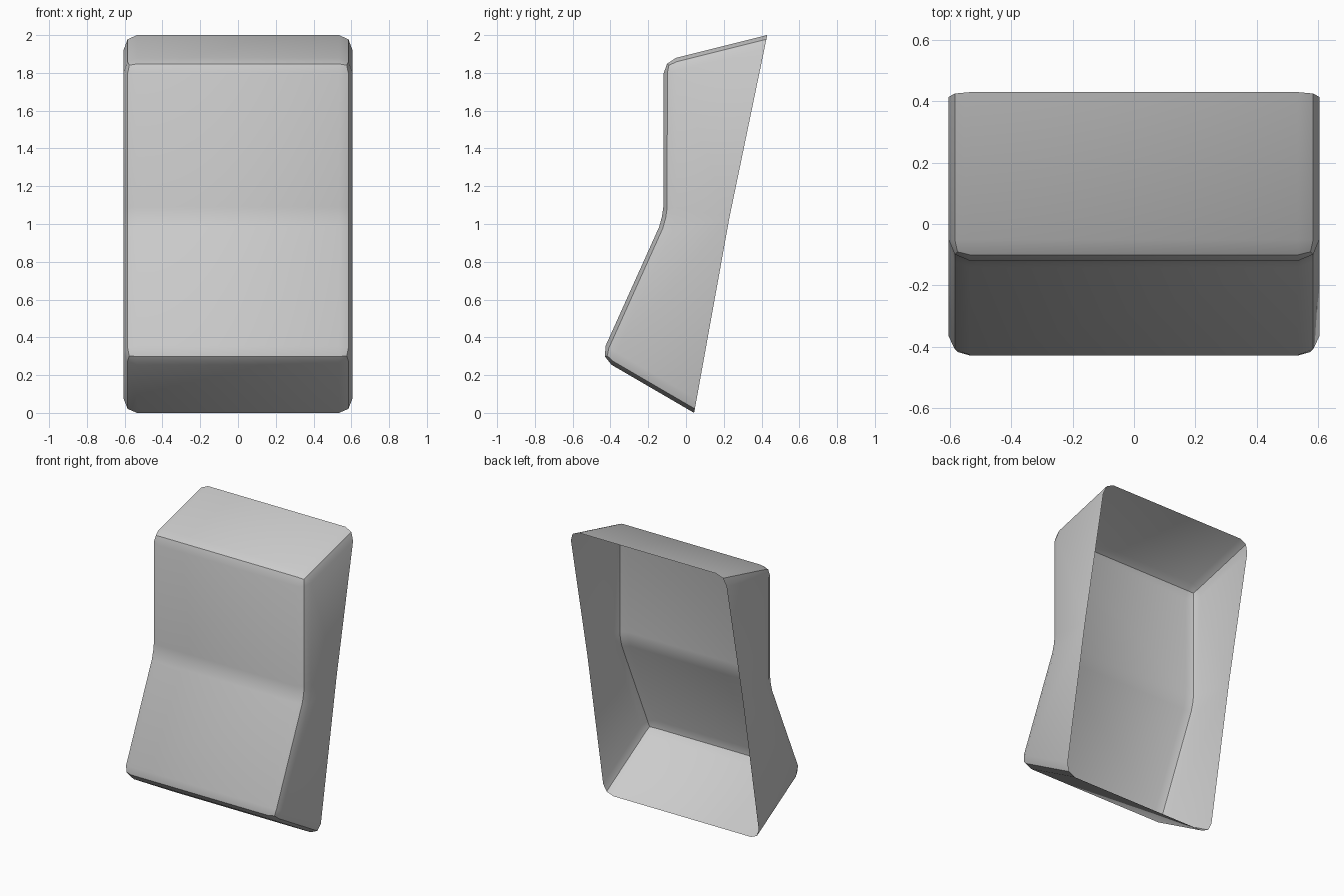
import bpy, bmesh, math

cube = bpy.data.objects.get("Cube")
if cube:
    bpy.data.objects.remove(cube, do_unlink=True)

HALF_WIDTH = 0.605
# Side outline (y, z): over the top, down the front, along the bottom, up the open back
FRONT = [(0.43, 2.0), (-0.12, 1.863), (-0.12, 1.09), (-0.127, 1.04),
         (-0.142, 0.985), (-0.455, 0.29), (0.043, 0.0)]
OUTLINE = FRONT + [(0.23, 1.035)]
BACK = {len(FRONT) - 1, len(FRONT), 0}
SOFT_BEND = {2, 3, 4}

# Casing: outline extruded across x
bm = bmesh.new()
left, right = [[bm.verts.new((x, y, z)) for y, z in OUTLINE]
               for x in (HALF_WIDTH, -HALF_WIDTH)]
bm.faces.new(left)
bm.faces.new(right[::-1])
back_faces, round_edges = [], []
count = len(OUTLINE)
for i in range(count):
    j = (i + 1) % count
    face = bm.faces.new((left[i], right[i], right[j], left[j]))
    if i in BACK and j in BACK:
        back_faces.append(face)
    else:
        round_edges += [bm.edges.get((s[i], s[j])) for s in (left, right)]
    if i not in BACK and i not in SOFT_BEND:
        round_edges.append(bm.edges.get((left[i], right[i])))
bmesh.ops.recalc_face_normals(bm, faces=bm.faces[:])

# Rounded outer edges, then the back is left open
for face in bm.faces:
    face.material_index = 1 if face in back_faces else 0
bmesh.ops.bevel(bm, geom=round_edges, offset=0.07, offset_type='OFFSET',
                segments=2, profile=0.5, affect='EDGES', material=0)
bmesh.ops.delete(bm, geom=[f for f in bm.faces if f.material_index == 1],
                 context='FACES')

mesh = bpy.data.meshes.new("open_back_casing")
bm.to_mesh(mesh)
bm.free()
casing = bpy.data.objects.new("open_back_casing", mesh)
bpy.context.collection.objects.link(casing)

# Plain grey
grey = bpy.data.materials.new("light_grey")
grey.use_nodes = True
colour = (0.6, 0.6, 0.6, 1)
grey.diffuse_color = colour
grey.node_tree.nodes["Principled BSDF"].inputs["Base Color"].default_value = colour
mesh.materials.append(grey)

# Smooth faces with the crease kept along each rounded edge
bpy.ops.object.select_all(action='DESELECT')
casing.select_set(True)
bpy.context.view_layer.objects.active = casing
bpy.ops.object.shade_smooth_by_angle(angle=math.radians(30))
